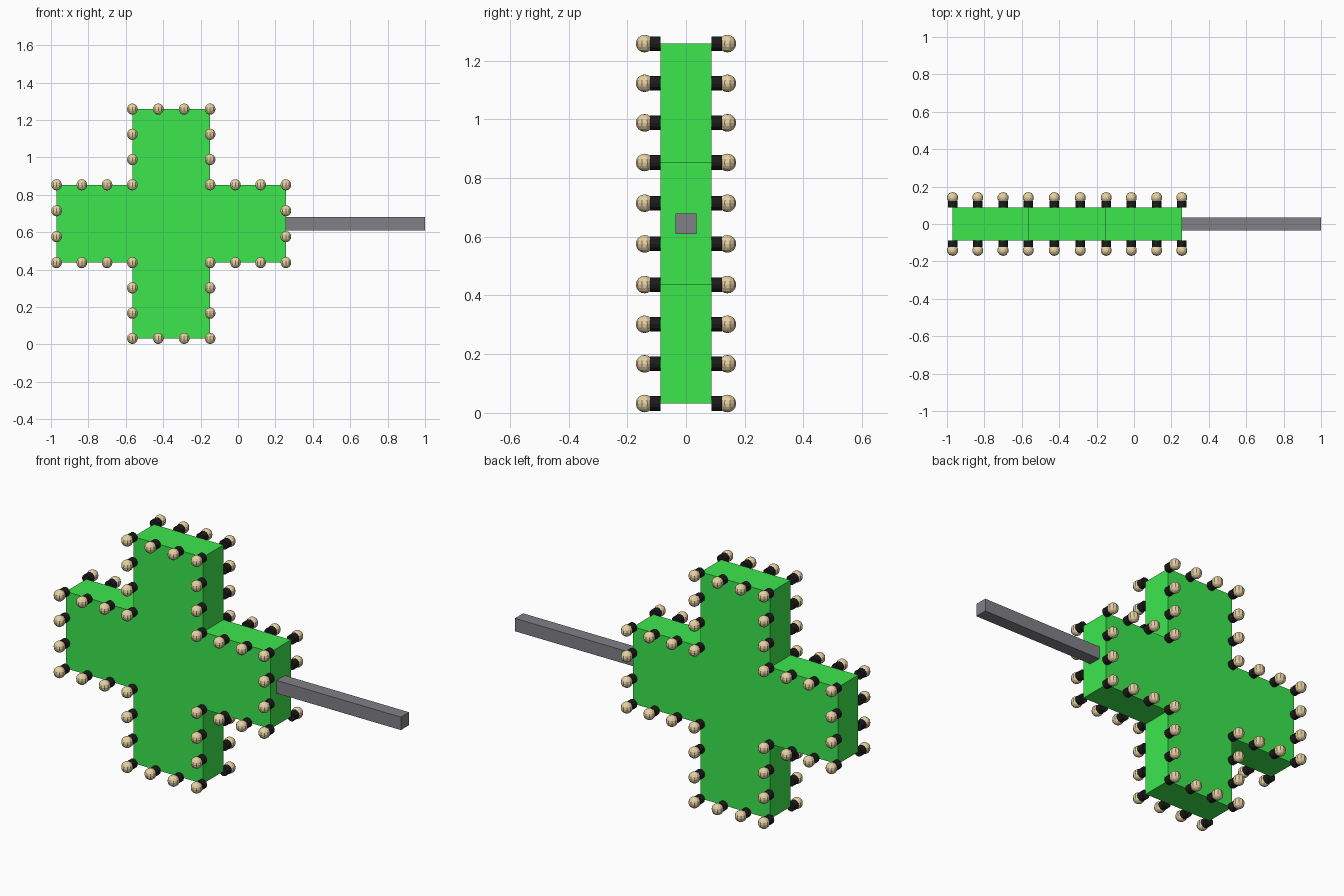
import bpy, bmesh, math
from mathutils import Matrix, Vector

if "Cube" in bpy.data.objects:
    bpy.data.objects.remove(bpy.data.objects["Cube"])

CX, CZ = -0.357, 0.645      # centre of the cross
L, W, T = 0.613, 0.208, 0.087   # arm reach, arm half width, half thickness


def material(name, rgb):
    m = bpy.data.materials.new(name)
    m.diffuse_color = (*rgb, 1)
    m.use_nodes = True
    m.node_tree.nodes["Principled BSDF"].inputs["Base Color"].default_value = m.diffuse_color
    return m


green = material("green", (0.045, 0.80, 0.076))
black = material("black", (0.011, 0.011, 0.011))
tan = material("warm tan", (0.80, 0.64, 0.37))
grey = material("grey", (0.22, 0.215, 0.235))


def finish(bm, name, mat):
    bmesh.ops.recalc_face_normals(bm, faces=bm.faces)
    me = bpy.data.meshes.new(name)
    bm.to_mesh(me)
    bm.free()
    me.materials.append(mat)
    ob = bpy.data.objects.new(name, me)
    bpy.context.collection.objects.link(ob)
    return ob


# Cross outline: one arm's three corners turned four times
def turn(p, k):
    x, z = p
    for _ in range(k):
        x, z = -z, x
    return x, z


outline = [turn(p, k) for k in range(4) for p in ((L, -W), (L, W), (W, W))]

# Cross body: outline extruded through its thickness
bm = bmesh.new()
face = bm.faces.new([bm.verts.new((CX + x, -T, CZ + z)) for x, z in outline])
ext = bmesh.ops.extrude_face_region(bm, geom=[face])
bmesh.ops.translate(bm, vec=(0, 2 * T, 0),
                    verts=[v for v in ext["geom"] if isinstance(v, bmesh.types.BMVert)])
# keep the starting face only if the extrusion removed it
if not any(abs(f.calc_center_median().y + T) < 1e-5 for f in bm.faces):
    bm.faces.new([v for v in bm.verts if v.co.y < 0])
finish(bm, "cross_body", green)

# Mounting bar
bm = bmesh.new()
bmesh.ops.create_cube(bm, size=1, matrix=Matrix.Translation(((CX + L + 1) / 2, 0, CZ))
                      @ Matrix.Diagonal((1 - CX - L, 0.07, 0.07, 1)))
finish(bm, "mounting_bar", grey)

# Lamp positions: every outline edge divided in three
spots = []
for i, a in enumerate(outline):
    b = outline[(i + 1) % len(outline)]
    spots += [Vector(a).lerp(Vector(b), j / 3) for j in range(3)]

# Sockets and bulbs on both faces
for side, label in ((-1, "front"), (1, "back")):
    sockets, bulbs = bmesh.new(), bmesh.new()
    for x, z in spots:
        bmesh.ops.create_cone(
            sockets, cap_ends=True, segments=12, radius1=0.025, radius2=0.025, depth=0.036,
            matrix=Matrix.Translation((CX + x, side * (T + 0.018), CZ + z))
            @ Matrix.Rotation(math.pi / 2, 4, 'X'))
        bmesh.ops.create_uvsphere(
            bulbs, u_segments=10, v_segments=8, radius=0.03,
            matrix=Matrix.Translation((CX + x, side * 0.141, CZ + z)))
    finish(sockets, label + "_sockets", black)
    finish(bulbs, label + "_bulbs", tan)
